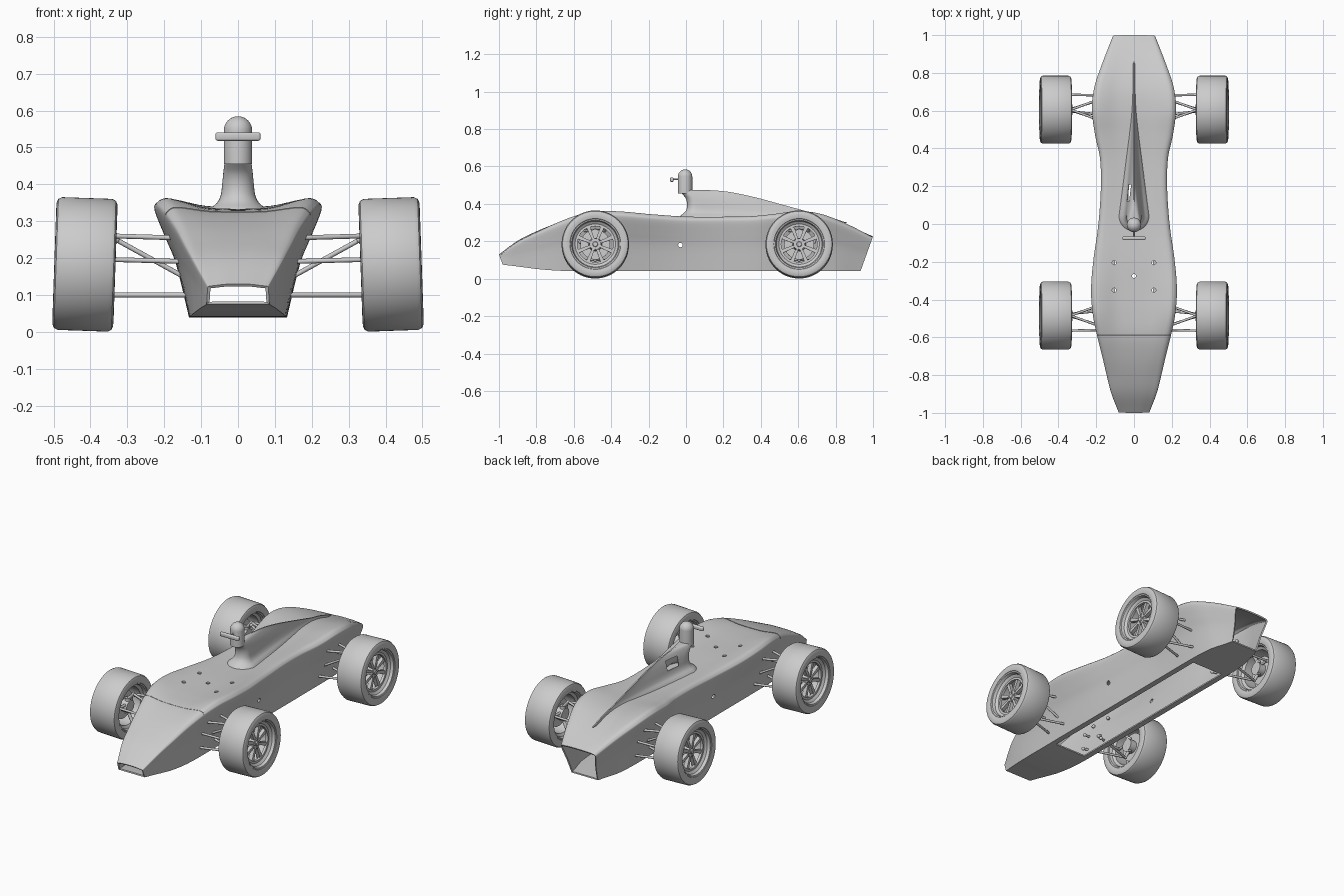
import bpy, bmesh
from math import sin, cos, pi, radians
from mathutils import Vector, Matrix

if "Cube" in bpy.data.objects:
    bpy.data.objects.remove(bpy.data.objects["Cube"])


def make(name, bm, angle=35):
    bmesh.ops.recalc_face_normals(bm, faces=bm.faces)
    me = bpy.data.meshes.new(name)
    bm.to_mesh(me)
    bm.free()
    ob = bpy.data.objects.new(name, me)
    bpy.context.collection.objects.link(ob)
    smooth(ob, angle)
    return ob


def smooth(ob, angle=35):
    bpy.ops.object.select_all(action='DESELECT')
    bpy.context.view_layer.objects.active = ob
    ob.select_set(True)
    bpy.ops.object.shade_smooth_by_angle(angle=radians(angle))


def interp(rows, t):
    """Smooth (Hermite) interpolation of table rows keyed by their first column."""
    n = len(rows)
    i = max(k for k in range(n - 1) if k == 0 or rows[k][0] <= t)
    slope = lambda a, b, c: (rows[b][c] - rows[a][c]) / (rows[b][0] - rows[a][0])
    h = rows[i + 1][0] - rows[i][0]
    u = (t - rows[i][0]) / h
    out = []
    for c in range(1, len(rows[0])):
        m0 = slope(max(i - 1, 0), i + 1, c) * h
        m1 = slope(i, min(i + 2, n - 1), c) * h
        a, b = rows[i][c], rows[i + 1][c]
        out.append(a + u * m0 + u * u * (3 * (b - a) - 2 * m0 - m1) + u ** 3 * (2 * (a - b) + m0 + m1))
    return out


def loft(bm, rings, closed=True):
    vs = [[bm.verts.new(p) for p in r] for r in rings]
    n = len(vs[0])
    for a, b in zip(vs, vs[1:]):
        for i in range(n if closed else n - 1):
            j = (i + 1) % n
            bm.faces.new((a[i], a[j], b[j], b[i]))
    return vs


def lathe(bm, profile, seg=64):
    """Revolve a closed (x, radius) profile around the x axis."""
    rings = [[(x, r * cos(2 * pi * k / seg), r * sin(2 * pi * k / seg)) for x, r in profile]
             for k in range(seg + 1)]
    loft(bm, rings)
    bmesh.ops.remove_doubles(bm, verts=bm.verts, dist=1e-5)


def cyl(bm, a, b, r, seg=16):
    a, b = Vector(a), Vector(b)
    m = Matrix.Translation((a + b) / 2) @ (b - a).to_track_quat('Z', 'Y').to_matrix().to_4x4()
    bmesh.ops.create_cone(bm, cap_ends=True, segments=seg, radius1=r, radius2=r,
                          depth=(b - a).length, matrix=m)


def box(bm, lo, hi):
    lo, hi = Vector(lo), Vector(hi)
    m = Matrix.Translation((lo + hi) / 2) @ Matrix.Diagonal((*(hi - lo), 1))
    return bmesh.ops.create_cube(bm, size=1, matrix=m)['verts']


def shell_and_cut(ob, thickness, cutters):
    """Give a surface thickness, then cut openings through it."""
    sol = ob.modifiers.new("shell", 'SOLIDIFY')
    sol.thickness, sol.offset = thickness, -1
    bpy.context.view_layer.objects.active = ob
    bpy.ops.object.modifier_apply(modifier="shell")
    for build in cutters:
        bm = bmesh.new()
        build(bm)
        cut = make("cutter", bm)
        mod = ob.modifiers.new("cut", 'BOOLEAN')
        mod.operation, mod.solver, mod.object = 'DIFFERENCE', 'EXACT', cut
        bpy.context.view_layer.objects.active = ob
        bpy.ops.object.modifier_apply(modifier="cut")
        bpy.data.objects.remove(cut)
    smooth(ob)


# Body stations: y, half width, floor half width, floor z, centre top z, shoulder z
BODY = [(-1, .082, .085, .075, .130, .125), (-.9, .12, .105, .062, .203, .198),
        (-.8, .145, .118, .052, .253, .248), (-.7, .168, .128, .044, .293, .295),
        (-.59, .195, .132, .04, .324, .338), (-.48, .217, .133, .04, .332, .362),
        (-.35, .226, .133, .04, .333, .361), (-.2, .215, .133, .04, .333, .347),
        (0, .188, .133, .04, .328, .333), (.2, .175, .133, .04, .326, .332),
        (.35, .18, .133, .04, .327, .335), (.47, .205, .133, .04, .332, .347),
        (.6, .221, .133, .04, .338, .363), (.72, .21, .13, .04, .328, .348),
        (.85, .168, .115, .04, .29, .298), (1, .112, .085, .04, .226, .222)]
# Half section: (fraction from floor width to full width or of width, height rule) from roof to floor


def section(y):
    w, b, zb, zc, zt = interp(BODY, y)
    h, d = zt - zb, zt - zc
    key = [(0, 0, zc), (1, .4 * w, zc + .15 * d), (2, .72 * w, zc + .75 * d), (3, .88 * w, zt - .005 * h),
           (4, .97 * w, zt - .035 * h), (5, w, zt - .10 * h), (6, w + .33 * (b - w), zt - .34 * h),
           (7, w + .63 * (b - w), zt - .56 * h), (8, b, zb)]
    half = [interp(key, k / 4) for k in range(33)] + [(b * f, zb) for f in (.75, .5, .25)]
    loop = half + [(0, zb)] + [(-x, z) for x, z in reversed(half[1:])]
    end = max(0, (abs(y) - .8) / .2)
    lean = lambda z: .36 * end * (zc - z) * (1 if y < 0 else -1)
    return [(x, y + lean(z), z) for x, z in loop]


bm = bmesh.new()
loft(bm, [section(-1 + 2 * k / 90) for k in range(91)])
body = make("body_shell", bm)


def drill_holes(bm):
    for x, y in [(0, -.275), (.105, -.205), (-.105, -.205), (.105, -.35), (-.105, -.35)]:
        cyl(bm, (x, y, .25), (x, y, .45), .011, 20)
    cyl(bm, (-.4, -.03, .18), (.4, -.03, .18), .012, 20)


shell_and_cut(body, .008, [
    lambda bm: box(bm, (-.1, -.54, 0), (.1, .62, .08)),
    lambda bm: box(bm, (-.028, .06, .27), (.028, .33, .37)),
    drill_holes])

# Front panel seam across the nose
bm = bmesh.new()
pts = [Vector(p) for p in section(-.59)[:20]]
for s in (-1, 1):
    for a, b in zip(pts, pts[1:]):
        cyl(bm, (s * a.x, a.y, a.z), (s * b.x, b.y, b.z), .0018, 6)
make("nose_seam", bm)

# Engine cover fin: teardrop loops stacked in z (z, front y, tail y, half width)
FIN = [(.30, -.06, .86, .10), (.335, -.032, .75, .074), (.35, -.012, .68, .057), (.37, .002, .61, .047),
       (.40, .006, .50, .043), (.43, -.002, .39, .040), (.455, -.022, .28, .037),
       (.468, -.036, .2, .035), (.475, -.04, .1, .034)]


def teardrop(z):
    yf, yb, w = interp(FIN, z)
    c = yf + w
    nose = [(w * sin(pi / 2 * k / 8), c - w * cos(pi / 2 * k / 8)) for k in range(9)]
    tail = [(.0035 + (w - .0035) * (1 - k / 12) ** 1.35, c + (yb - c) * k / 12) for k in range(1, 13)]
    half = nose + tail
    return [(x, y, z) for x, y in half] + [(-x, y, z) for x, y in reversed(half[1:])]


bm = bmesh.new()
rings = loft(bm, [teardrop(.30 + .175 * k / 36) for k in range(37)])
bm.faces.new(rings[-1])
fin = make("engine_cover_fin", bm)
shell_and_cut(fin, .003, [lambda bm: box(bm, (-.1, .12, .385), (-.008, .21, .44))])

# Domed post on top of the fin, with a crossbar on a short stem
bm = bmesh.new()
prof = [(.0385, .455), (.0385, .546)] + [(.0385 * cos(a * pi / 20), .546 + .0385 * sin(a * pi / 20)) for a in range(1, 10)]
rings = loft(bm, [[(r * cos(k * pi / 20), -.005 + r * sin(k * pi / 20), z) for k in range(40)] for r, z in prof])
bm.faces.new(rings[0])
bm.faces.new(rings[-1])
make("domed_post", bm)
bm = bmesh.new()
box(bm, (-.061, -.085, .518), (.061, -.066, .541))
bmesh.ops.bevel(bm, geom=bm.edges[:], offset=.006, segments=3, affect='EDGES', profile=.5)
cyl(bm, (0, -.03, .533), (0, -.075, .53), .004)
make("crossbar", bm)

# Wheel meshes, built around the x axis with the outer face at +x
bm = bmesh.new()
lathe(bm, [(-.072, .13), (-.08, .136), (-.083, .15), (-.082, .166), (-.078, .175), (-.068, .18), (.068, .18),
           (.078, .175), (.082, .166), (.083, .15), (.08, .136), (.072, .13)], 72)
tyre = make("tyre", bm)
bm = bmesh.new()
lathe(bm, [(.078, .134), (.076, .127), (.06, .122), (.05, .108), (-.05, .108), (-.06, .122), (-.076, .127),
           (-.078, .134), (-.06, .132), (.06, .132)])
for prof in ([(.052, 0), (.052, .012), (.046, .014), (.046, .03), (.0, .036), (-.06, .036), (-.06, 0)],
             [(-.01, .03), (-.01, .08), (-.02, .08), (-.02, .03)],
             [(.05, .096), (.05, .11), (.035, .11), (.035, .096)]):
    lathe(bm, prof, 48)
for k in range(8):
    rot = Matrix.Rotation((k + .5) * pi / 4, 4, 'X')
    vs = box(bm, (.022, -.011, .02), (.044, .011, .112))
    for v in vs:
        if v.co.z < .05:
            v.co.y *= .6
    bmesh.ops.transform(bm, matrix=rot, verts=vs)
for k in range(4):
    a = k * pi / 2
    cyl(bm, (.02, .023 * cos(a), .023 * sin(a)), (.051, .023 * cos(a), .023 * sin(a)), .005, 10)
rim = make("rim", bm)

# Place four cambered wheels, and their suspension arms
for end, wy, back in (("front", -.485, -1), ("rear", .605, 1)):
    for side, s in (("right", 1), ("left", -1)):
        m = (Matrix.Translation((s * .415, wy, .183)) @ Matrix.Rotation(-s * radians(2), 4, 'Y')
             @ Matrix.Rotation(0 if s > 0 else pi, 4, 'Z'))
        for part in (tyre, rim):
            ob = bpy.data.objects.new(f"{end}_{side}_{part.name}", part.data)
            ob.matrix_world = m
            bpy.context.collection.objects.link(ob)
        bm = bmesh.new()
        top, low = (s * .335, wy, .26), (s * .345, wy, .10)
        rods = [(top, (s * .17, wy - .06, .255)), (top, (s * .17, wy + .06, .255)),
                (low, (s * .11, wy - .075, .10)), (low, (s * .11, wy + .075, .10)),
                ((s * .37, wy + back * .08, .197), (s * .12, wy + back * .075, .19)),
                ((s * .33, wy - back * .01, .25), (s * .13, wy - back * .03, .14))]
        for a, b in rods:
            cyl(bm, a, b, .0065, 14)
            for p in (a, b):
                bmesh.ops.create_uvsphere(bm, u_segments=14, v_segments=8, radius=.01,
                                          matrix=Matrix.Translation(p))
        # upright joining the arms to the hub
        cyl(bm, top, (s * .37, wy, .22), .009)
        cyl(bm, low, (s * .37, wy, .15), .009)
        cyl(bm, (s * .37, wy, .14), (s * .37, wy, .23), .016)
        cyl(bm, (s * .37, wy, .197), (s * .37, wy + back * .08, .197), .007)
        make(f"{end}_{side}_suspension", bm)
for part in (tyre, rim):
    bpy.data.objects.remove(part)
